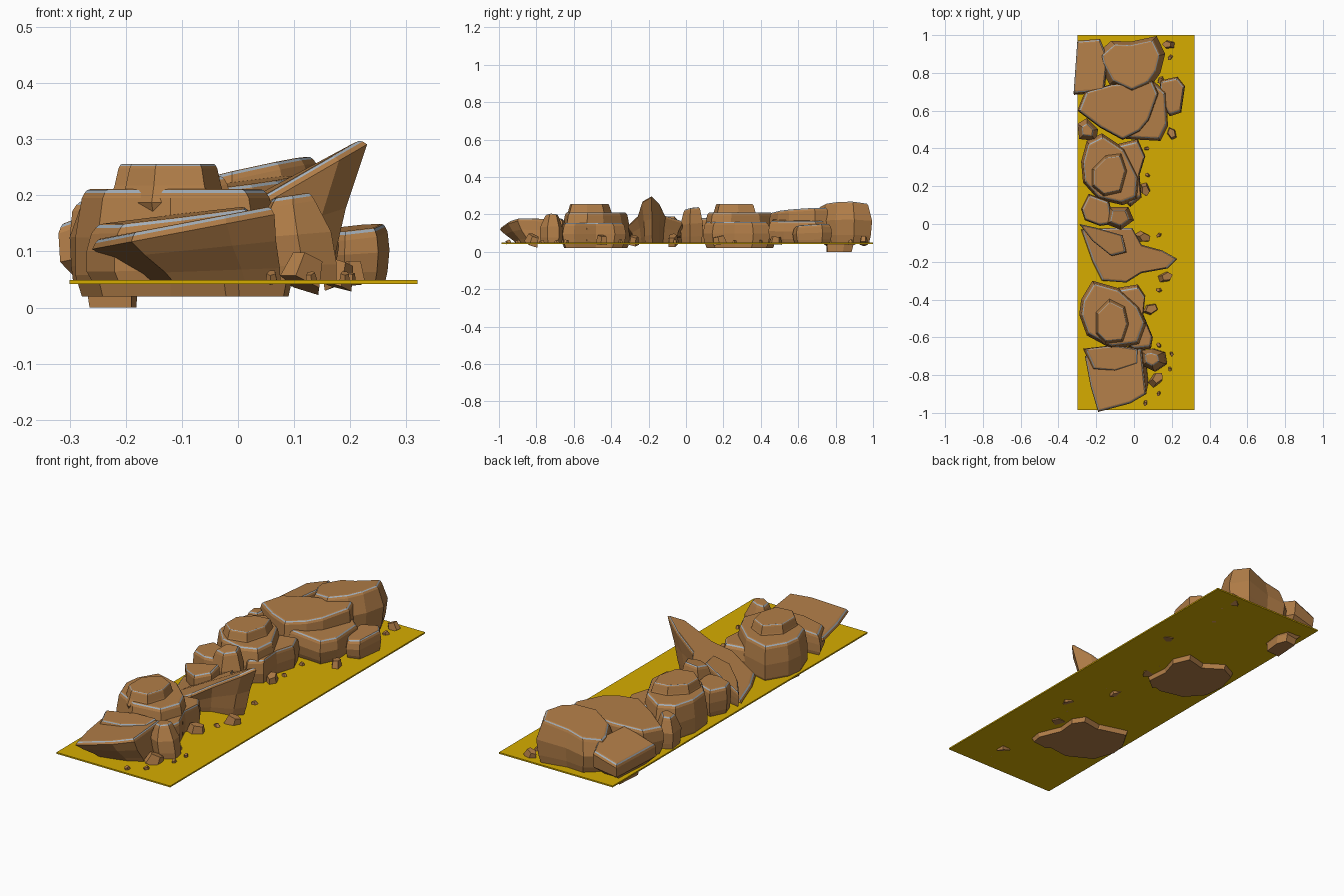
import bpy, bmesh, math, random
from mathutils import Vector, Matrix

random.seed(4)
cube = bpy.data.objects.get("Cube")
if cube:
    bpy.data.objects.remove(cube, do_unlink=True)


def material(name, colour):
    mat = bpy.data.materials.new(name)
    mat.use_nodes = True
    mat.diffuse_color = (*colour, 1)
    mat.node_tree.nodes["Principled BSDF"].inputs["Base Color"].default_value = (*colour, 1)
    return mat


rock_brown = material("rock brown", (0.445, 0.208, 0.065))
edge_grey = material("worn edge grey", (0.36, 0.42, 0.48))
sand_yellow = material("sand yellow", (0.67, 0.415, 0.0))


def finish(name, bm, *mats):
    bmesh.ops.recalc_face_normals(bm, faces=bm.faces)
    mesh = bpy.data.meshes.new(name)
    bm.to_mesh(mesh)
    bm.free()
    for mat in mats:
        mesh.materials.append(mat)
    obj = bpy.data.objects.new(name, mesh)
    bpy.context.collection.objects.link(obj)
    return obj


def rock(name, outline, top, bottom=0.044, slope=(0, 0), foot=0.95, waist=1, neck=0.95, shift=(0, 0), lip=0.016):
    """Chiselled rock: stacked rings of one outline under a sloping, chamfered top.
    top is the height at the outline's centre; foot, waist and neck scale the rings going up."""
    pts = [Vector(p) for p in outline]
    mid = sum(pts, Vector((0, 0))) / len(pts)
    reach = sum((p - mid).length for p in pts) / len(pts)
    bevel = lip / reach
    bm = bmesh.new()
    rings = []
    # each layer: scale, share of the height, drop below the top, amount of foot shift
    layers = [(foot * 0.93, 0, 0, 1), (foot, 0.2, 0, 0.8), (waist, 0.55, 0, 0.3), (neck, 1, lip, 0),
              (neck - bevel * 0.35, 1, lip * 0.4, 0), (neck - bevel * 0.65, 1, lip * 0.1, 0),
              (neck - bevel, 1, 0, 0)]
    for scale, share, drop, move in layers:
        ring = []
        for p in pts:
            q = mid + (p - mid) * scale
            roof = max(top + slope[0] * (q.x - mid.x) + slope[1] * (q.y - mid.y), bottom + 0.03)
            q += Vector(shift) * move
            ring.append(bm.verts.new((q.x, q.y, bottom + (roof - bottom) * share - drop)))
        rings.append(ring)
    n = len(pts)
    for level, (low, high) in enumerate(zip(rings, rings[1:])):
        for i in range(n):
            j = (i + 1) % n
            face = bm.faces.new((low[i], low[j], high[j], high[i]))
            # the middle strip of the chamfer is worn pale
            face.material_index = int(level == 4)
    bm.faces.new(rings[0][::-1])
    bm.faces.new(rings[-1])
    return finish(name, bm, rock_brown, edge_grey)


# Sand base plate
bm = bmesh.new()
bmesh.ops.create_cube(bm, size=1, matrix=Matrix.Translation((0.01, 0.007, 0.046)) @ Matrix.Diagonal((0.62, 1.985, 0.007, 1)))
finish("sand_base", bm, sand_yellow)

# Two domed boulders, each with a low skirt, a main body and a raised cap
front_body = [(-.28, -.4), (-.22, -.3), (-.08, -.34), (.03, -.44), (.07, -.53),
              (.03, -.64), (-.12, -.66), (-.25, -.59), (-.29, -.48)]
front_cap = [(-.2, -.47), (-.13, -.4), (-.05, -.44), (-.03, -.53), (-.06, -.62), (-.15, -.63), (-.2, -.58)]
back_body = [(-.25, .44), (-.17, .48), (-.05, .4), (.03, .24), (.02, .13),
             (-.06, .1), (-.19, .13), (-.27, .22), (-.28, .33)]
back_cap = [(-.22, .29), (-.15, .36), (-.07, .37), (-.04, .28), (-.07, .17), (-.16, .15), (-.22, .2)]
for place, body, cap in (("front", front_body, front_cap), ("back", back_body, back_cap)):
    rock(place + "_boulder_body", body, 0.211, 0.02, foot=1.0, neck=0.93)
    rock(place + "_boulder_cap", cap, 0.256, 0.17, foot=1.12, neck=0.92, lip=0.008)
rock("front_boulder_skirt", [(-.1, -.34), (.02, -.32), (.06, -.38), (.05, -.48), (.1, -.6),
                             (.09, -.66), (0, -.67), (-.1, -.6)], 0.155, 0.02)
rock("back_boulder_skirt", [(-.1, .42), (.02, .45), (.06, .36), (.03, .26), (.04, .14),
                            (-.02, .09), (-.12, .2)], 0.16, 0.02)

# Front group: overhanging wedge, shoulder and leaning stone
rock("front_wedge", [(-.26, -.7), (-.15, -.67), (.04, -.66), (.05, -.76), (.065, -.9), (-.02, -.95),
                     (-.19, -.995), (-.23, -.86)], 0.153, slope=(0.19, 0), foot=0.8, waist=0.92,
     neck=1, shift=(.05, .04))
rock("front_shoulder", [(-.27, -.66), (-.1, -.64), (.03, -.66), (.03, -.74), (-.1, -.78), (-.22, -.77)],
     0.164, foot=1, slope=(0.12, 0.05))
rock("leaning_stone", [(.03, -.67), (.09, -.66), (.15, -.68), (.16, -.74), (.1, -.78), (.04, -.75)],
     0.2, foot=1, neck=0.65, slope=(0.15, 0), shift=(.02, 0))

# Pointed overhang rising towards the left, with a slab leaning on its low side
rock("pointed_overhang", [(-.28, -.03), (-.12, -.02), (-.01, -.02), (.04, -.11), (.15, -.14), (.23, -.185),
                          (.18, -.235), (.04, -.26), (-.04, -.31), (-.17, -.3), (-.22, -.2)],
     0.163, slope=(0.58, 0), foot=0.8, waist=0.86, neck=1, shift=(-.01, 0))
rock("overhang_slab", [(-.29, 0), (-.2, -.02), (-.06, -.06), (-.04, -.15), (-.12, -.17), (-.22, -.09)],
     0.16, slope=(0.35, 0.1), neck=1)

# Stones filling the gap before the back boulder
rock("gap_stone_right", [(-.28, .08), (-.24, .16), (-.13, .12), (-.11, 0), (-.18, -.01), (-.26, .02)], 0.18)
rock("gap_stone_left", [(-.13, .09), (-.03, .09), (0, .02), (-.07, -.03), (-.15, 0)],
     0.232, neck=0.75, slope=(0.1, 0.15))
rock("side_stone", [(-.3, .53), (-.25, .56), (-.19, .5), (-.2, .44), (-.29, .45)],
     0.2, neck=0.65, slope=(0.15, 0))

# Back group: broad stepped shelf, tall block, tilted slab and outer stone
rock("shelf_lower", [(-.1, .72), (.1, .76), (.17, .7), (.18, .52), (.14, .44), (-.04, .45), (-.12, .55)],
     0.17, slope=(-0.05, 0))
rock("shelf_upper", [(-.3, .6), (-.26, .7), (-.12, .74), (.1, .76), (.13, .69), (.08, .55), (.03, .49),
                     (-.06, .445), (-.18, .51)], 0.214, slope=(0.11, 0.03), neck=0.98)
rock("tall_block", [(-.2, .9), (-.12, .97), (-.02, .965), (.12, .995), (.165, .9), (.14, .8), (.09, .73),
                    (-.01, .685), (-.13, .74), (-.19, .85)], 0.238, slope=(0.23, -0.03), neck=0.86)
rock("tilted_slab", [(-.3, .97), (-.18, .98), (-.14, .88), (-.16, .7), (-.32, .69), (-.31, .83)],
     0.17, 0.0, (0.35, -0.05), foot=0.5, neck=1, shift=(.01, -.02))
rock("outer_stone", [(.14, .76), (.23, .78), (.27, .73), (.25, .59), (.19, .57), (.13, .66)],
     0.142, slope=(0.1, 0.05))

# Loose pebbles along the open side: position and radius
pebbles = [(.18, .95, .028), (.19, .88, .014), (.2, .48, .03), (.14, .76, .018), (.07, .4, .012),
           (.06, .18, .032), (.07, .26, .012), (.05, -.07, .036), (.13, -.06, .013), (.17, -.28, .034),
           (.09, -.45, .036), (.13, -.35, .014), (.12, -.82, .038), (.13, -.64, .014),
           (.19, -.77, .012), (.06, -.95, .013), (.13, -.9, .012), (.2, -.69, .012)]
for number, (x, y, radius) in enumerate(pebbles, 1):
    bm = bmesh.new()
    spin = Matrix.Rotation(random.uniform(0, math.tau), 4, "Z") @ Matrix.Rotation(random.uniform(-.5, .5), 4, "X")
    bmesh.ops.create_cone(bm, cap_ends=True, segments=5, radius1=radius, radius2=radius * 0.75,
                          depth=radius * 1.3,
                          matrix=Matrix.Translation((x, y, 0.049 + radius * 0.4)) @ spin
                          @ Matrix.Diagonal((0.85, 1.25, 1, 1)))
    finish(f"pebble_{number}", bm, rock_brown)
